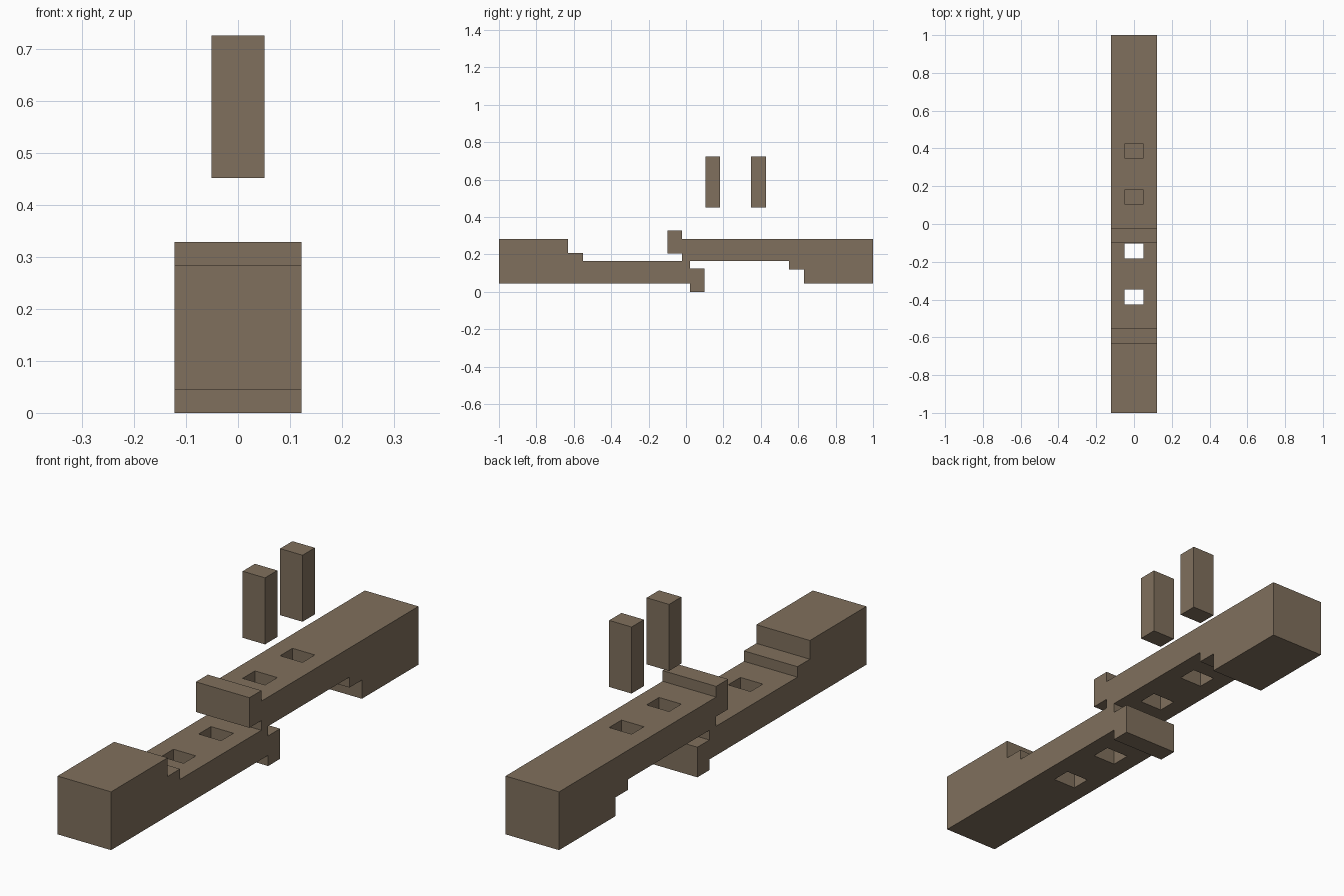
import bpy
import bmesh
from mathutils import Matrix, Vector

cube = bpy.data.objects.get("Cube")
if cube:
    bpy.data.objects.remove(cube, do_unlink=True)

wood = bpy.data.materials.new("brown_wood")
wood.use_nodes = True
colour = (0.216, 0.162, 0.109, 1)
wood.diffuse_color = colour
wood.node_tree.nodes["Principled BSDF"].inputs["Base Color"].default_value = colour

HALF_WIDTH = 0.122
MID_Z = 0.164                      # height of the joint plane
PEG_X, PEG_Y = 0.102, 0.08         # peg and mortise section
PEG_CENTRES = (0.143, 0.387)       # distances from the joint centre


def add_object(name, bm):
    bmesh.ops.recalc_face_normals(bm, faces=bm.faces)
    mesh = bpy.data.meshes.new(name)
    bm.to_mesh(mesh)
    bm.free()
    mesh.materials.append(wood)
    obj = bpy.data.objects.new(name, mesh)
    bpy.context.collection.objects.link(obj)
    return obj


def block(name, centre, size):
    bm = bmesh.new()
    bmesh.ops.create_cube(bm, size=1, matrix=Matrix.LocRotScale(Vector(centre), None, Vector(size)))
    return add_object(name, bm)


# Stepped side profile of the lower beam: (y, height from the joint plane)
PROFILE = [(-1, -0.12), (0.022, -0.12), (0.022, -0.164), (0.1, -0.164),
           (0.1, -0.04), (0.022, -0.04), (0.022, 0), (-0.551, 0),
           (-0.551, 0.043), (-0.632, 0.043), (-0.632, 0.12), (-1, 0.12)]


def beam(name, turn):
    # Extrude the profile across x; turn = -1 rotates it half a turn about x
    bm = bmesh.new()
    side = bm.faces.new([bm.verts.new((-HALF_WIDTH, turn * y, MID_Z + turn * z)) for y, z in PROFILE])
    grown = bmesh.ops.extrude_face_region(bm, geom=[side], use_keep_orig=True)
    verts = [v for v in grown["geom"] if isinstance(v, bmesh.types.BMVert)]
    bmesh.ops.translate(bm, verts=verts, vec=(2 * HALF_WIDTH, 0, 0))
    obj = add_object(name, bm)

    # Cut the mortises right through
    cutters = []
    for y in PEG_CENTRES:
        cutter = block("mortise_cutter", (0, -turn * y, MID_Z), (PEG_X, PEG_Y, 1))
        cutter.hide_render = True
        mod = obj.modifiers.new("mortise", "BOOLEAN")
        mod.operation = "DIFFERENCE"
        mod.solver = "EXACT"
        mod.object = cutter
        cutters.append(cutter)
    graph = bpy.context.evaluated_depsgraph_get()
    cut_mesh = bpy.data.meshes.new_from_object(obj.evaluated_get(graph))
    obj.modifiers.clear()
    obj.data = cut_mesh
    for cutter in cutters:
        bpy.data.objects.remove(cutter, do_unlink=True)


beam("lower_beam", 1)
beam("upper_beam", -1)

# Pegs hovering above the upper mortises
for name, y in zip(("front_peg", "back_peg"), PEG_CENTRES):
    block(name, (0, y, 0.588), (PEG_X, PEG_Y, 0.274))
